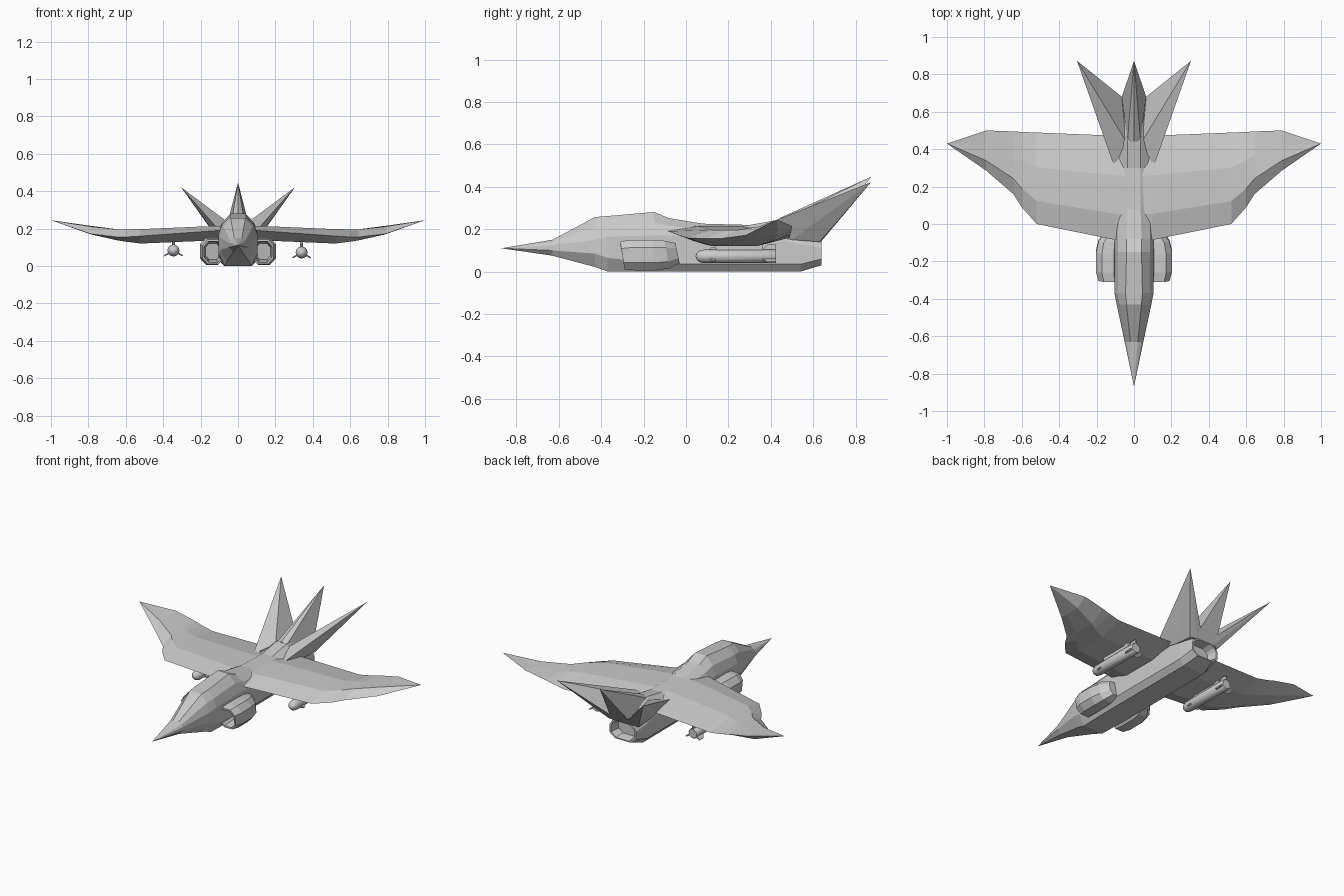
import bpy, bmesh, math
from mathutils import Vector


def finish(name, bm, mirror=False):
    bmesh.ops.remove_doubles(bm, verts=bm.verts, dist=0.0005)
    bmesh.ops.recalc_face_normals(bm, faces=bm.faces)
    me = bpy.data.meshes.new(name)
    bm.to_mesh(me)
    bm.free()
    ob = bpy.data.objects.new(name, me)
    bpy.context.collection.objects.link(ob)
    if mirror:
        ob.modifiers.new("Mirror", "MIRROR")
    return ob


def loft(name, rings, mirror=False, cap_start=True, cap_end=True):
    bm = bmesh.new()
    vs = [[bm.verts.new(p) for p in r] for r in rings]
    n = len(rings[0])
    for a, b in zip(vs, vs[1:]):
        for i in range(n):
            j = (i + 1) % n
            bm.faces.new((a[i], a[j], b[j], b[i]))
    if cap_start:
        bm.faces.new(vs[0])
    if cap_end:
        bm.faces.new(vs[-1])
    return finish(name, bm, mirror)


def hull(name, pts, mirror=False):
    bm = bmesh.new()
    for p in pts:
        bm.verts.new(p)
    bmesh.ops.convex_hull(bm, input=bm.verts)
    return finish(name, bm, mirror)


def body_ring(y, zt, wt, zu, wm, zl, wb, zb):
    half = [(wb, zb), (wm, zl), (wm, zu),
            (wt + (wm - wt) * 0.7, zu + (zt - zu) * 0.55), (wt, zt)]
    return [(x, y, z) for x, z in half] + [(-x, y, z) for x, z in reversed(half)]


# fuselage: y, top z, top half width, upper side z, half width, lower side z, bottom half width, bottom z
body = [
    (-0.63, 0.150, 0.020, 0.125, 0.050, 0.100, 0.025, 0.075),
    (-0.43, 0.257, 0.040, 0.150, 0.093, 0.085, 0.060, 0.022),
    (-0.37, 0.262, 0.045, 0.165, 0.105, 0.065, 0.070, 0.001),
    (-0.15, 0.281, 0.040, 0.170, 0.105, 0.040, 0.075, 0.000),
    (-0.08, 0.252, 0.040, 0.170, 0.105, 0.035, 0.075, 0.000),
    (0.08, 0.226, 0.035, 0.170, 0.105, 0.035, 0.075, 0.000),
    (0.30, 0.220, 0.035, 0.160, 0.105, 0.035, 0.075, 0.000),
    (0.44, 0.245, 0.035, 0.150, 0.105, 0.035, 0.075, 0.000),
    (0.54, 0.225, 0.040, 0.130, 0.105, 0.035, 0.075, 0.000),
    (0.64, 0.150, 0.045, 0.110, 0.095, 0.060, 0.055, 0.030),
]
rings = [[(0, -0.87, 0.11)] * 10] + [body_ring(*b) for b in body]
# recessed exhaust
for y, s in ((0.64, 0.88), (0.58, 0.75)):
    rings.append([(x * s, y, 0.09 + (z - 0.09) * s) for x, _, z in rings[11 - 1]] if y == 0.64
                 else [(x * s, y, 0.09 + (z - 0.09) * s) for x, _, z in rings[10]])
loft("fuselage", rings, cap_start=False)


# wings: x, leading y, leading z, trailing y, trailing z, top z, bottom z
def wing_ring(x, yl, zl, ye, ze, zt, zb):
    c = ye - yl
    return [(x, yl, zl), (x, yl + 0.25 * c, zt), (x, yl + 0.62 * c, zt), (x, ye, ze),
            (x, yl + 0.68 * c, zb), (x, yl + 0.25 * c, zb)]


wing = [
    (0.00, -0.085, 0.190, 0.470, 0.175, 0.218, 0.140),
    (0.10, -0.085, 0.190, 0.472, 0.175, 0.215, 0.138),
    (0.52, 0.000, 0.160, 0.489, 0.160, 0.197, 0.120),
    (0.60, 0.090, 0.155, 0.492, 0.175, 0.196, 0.130),
    (0.645, 0.160, 0.155, 0.495, 0.187, 0.196, 0.137),
    (0.79, 0.285, 0.172, 0.500, 0.215, 0.211, 0.170),
    (1.00, 0.430, 0.245, 0.430, 0.245, 0.245, 0.245),
]
loft("wings", [wing_ring(*w) for w in wing], True, cap_start=False, cap_end=False)


# side air intakes with recessed mouths
def intake_ring(y, outer, bottom, top, s=1.0):
    inner = 0.075
    cx, cz = (outer + inner) / 2, (bottom + top) / 2
    a, b = (outer - inner) / 2 * s, (top - bottom) / 2 * s
    k = 0.5
    shape = [(1, -k), (1, k), (k, 1), (-k, 1), (-1, k), (-1, -k), (-k, -1), (k, -1)]
    return [(cx + u * a, y + 0.01 * -v, cz + v * b) for u, v in shape]


loft("air_intakes", [
    intake_ring(-0.20, 0.195, 0.010, 0.145, 0.65),
    intake_ring(-0.30, 0.190, 0.010, 0.142, 0.85),
    intake_ring(-0.30, 0.190, 0.010, 0.142),
    intake_ring(-0.25, 0.204, 0.006, 0.150),
    intake_ring(-0.15, 0.204, 0.006, 0.150),
    intake_ring(-0.09, 0.190, 0.015, 0.145),
    intake_ring(-0.04, 0.150, 0.040, 0.135)], True)

# tail fins
hull("centre_tail_fin", [(0, 0.44, 0.252), (0.035, 0.44, 0.235), (-0.035, 0.44, 0.235),
                         (0.065, 0.68, 0.195), (-0.065, 0.68, 0.195),
                         (0.06, 0.64, 0.145), (-0.06, 0.64, 0.145), (0, 0.873, 0.447)])
hull("side_tail_fins", [(0.105, 0.305, 0.195), (0.042, 0.44, 0.225), (0.065, 0.68, 0.195),
                        (0.060, 0.64, 0.145), (0.105, 0.63, 0.140), (0.108, 0.50, 0.150),
                        (0.305, 0.873, 0.422)], True)


# missiles with pylons and fins
def missile(side, cx, cz):
    n, r = 16, 0.032
    prof = [(0.045, 0.0), (0.05, 0.015), (0.062, 0.026), (0.085, r), (0.42, r), (0.425, 0.028), (0.425, 0.0)]
    rs = [[(cx + q * math.cos(2 * math.pi * i / n), y, cz + q * math.sin(2 * math.pi * i / n))
           for i in range(n)] for y, q in prof]
    ob = loft(side + "_missile", rs, cap_start=False, cap_end=False)
    bpy.context.view_layer.objects.active = ob
    ob.select_set(True)
    bpy.ops.object.shade_smooth_by_angle(angle=math.radians(40))
    ob.select_set(False)
    for k, ang in enumerate((90, 210, 330)):
        d = Vector((math.cos(math.radians(ang)), 0, math.sin(math.radians(ang))))
        t = Vector((-d.z, 0, d.x)) * 0.004
        for part, y0, y1, h in (("front", 0.09, 0.14, 0.045), ("rear", 0.35, 0.425, 0.056)):
            pts = []
            for y, q in ((y0, 0.02), (y0 + 0.035, h), (y1, h), (y1, 0.02)):
                p = Vector((cx, y, cz)) + d * q
                pts += [p + t, p - t]
            hull(f"{side}_missile_{part}_fin_{k}", pts)
    hull(side + "_pylon", [(cx + sx * 0.008, y, z) for sx in (-1, 1)
                           for y, z in ((0.15, cz), (0.36, cz), (0.13, 0.15), (0.36, 0.15))])


missile("left", -0.345, 0.083)
missile("right", 0.34, 0.072)
